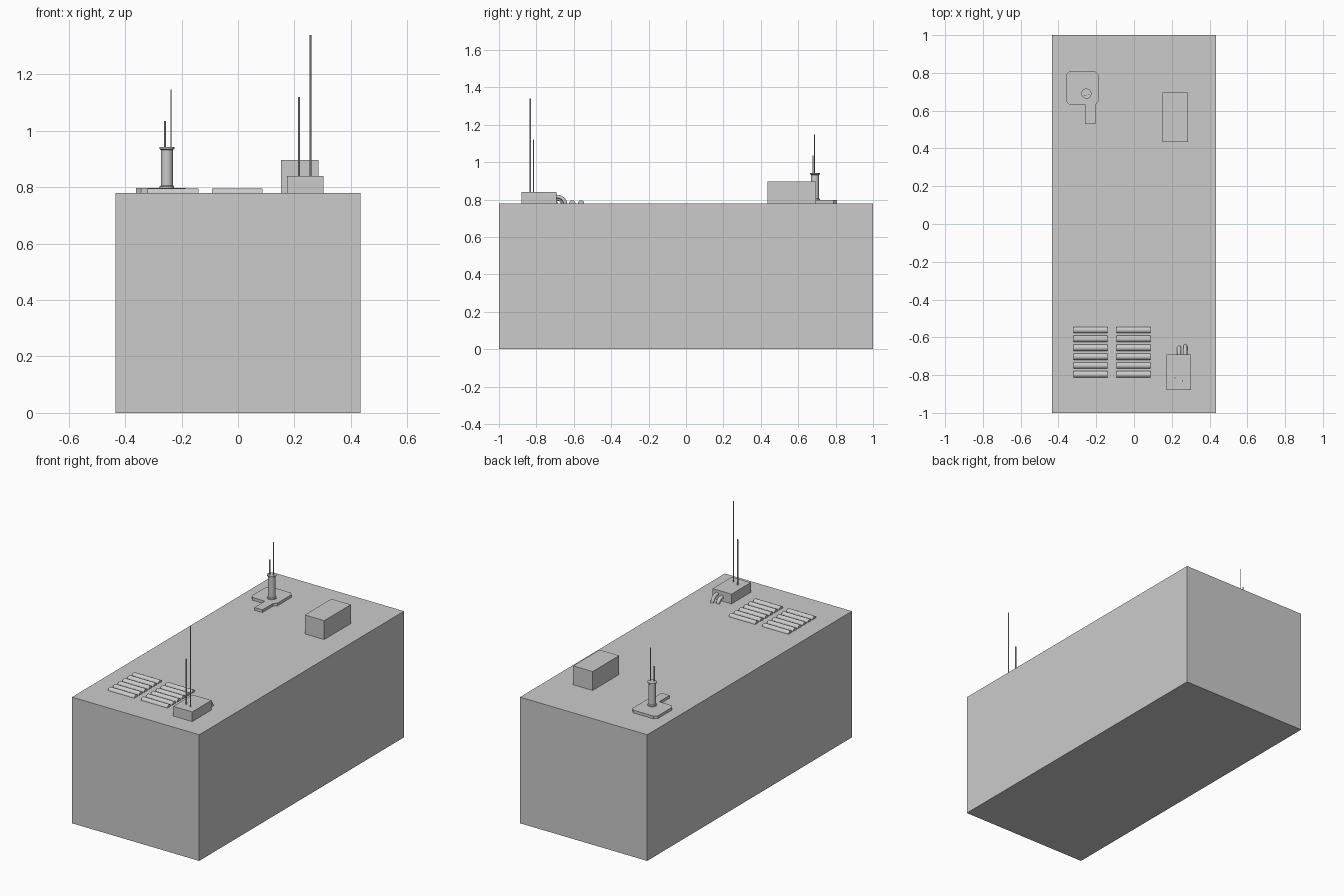
import bpy, bmesh, math
from mathutils import Vector

if "Cube" in bpy.data.objects:
    bpy.data.objects.remove(bpy.data.objects["Cube"])

TOP = 0.78  # roof height of the main body


def finish(name, bm, smooth=False):
    bmesh.ops.recalc_face_normals(bm, faces=bm.faces)
    me = bpy.data.meshes.new(name)
    bm.to_mesh(me)
    bm.free()
    ob = bpy.data.objects.new(name, me)
    bpy.context.collection.objects.link(ob)
    if smooth:
        bpy.ops.object.select_all(action='DESELECT')
        ob.select_set(True)
        bpy.context.view_layer.objects.active = ob
        bpy.ops.object.shade_smooth_by_angle(angle=math.radians(40))
    return ob


def prism(name, points, direction, smooth=False):
    """Extrude a closed outline along a direction."""
    bm = bmesh.new()
    face = bm.faces.new([bm.verts.new(p) for p in points])
    ext = bmesh.ops.extrude_face_region(bm, geom=[face], use_keep_orig=True)
    moved = [v for v in ext["geom"] if isinstance(v, bmesh.types.BMVert)]
    bmesh.ops.translate(bm, verts=moved, vec=direction)
    return finish(name, bm, smooth)


def box(name, x0, x1, y0, y1, z0, z1):
    outline = [(x0, y0, z0), (x1, y0, z0), (x1, y1, z0), (x0, y1, z0)]
    return prism(name, outline, (0, 0, z1 - z0))


def lathe(name, x, y, profile, sides):
    """Closed round part from (radius, z) rings."""
    bm = bmesh.new()
    rings = [[bm.verts.new((x + r * math.cos(2 * math.pi * i / sides),
                            y + r * math.sin(2 * math.pi * i / sides), z))
              for i in range(sides)] for r, z in profile]
    for a, b in zip(rings, rings[1:]):
        for i in range(sides):
            j = (i + 1) % sides
            bm.faces.new((a[i], a[j], b[j], b[i]))
    bm.faces.new(rings[0])
    bm.faces.new(rings[-1])
    return finish(name, bm, True)


def elbow(name, x, y, z, bend, drop, r, sides=12, steps=8):
    """Pipe leaving a wall along +y and curving down to the roof."""
    bm = bmesh.new()
    rings = []
    for k in range(steps + 1):
        t = math.pi / 2 * k / steps
        centre = Vector((x, y + bend * math.sin(t), z - drop * (1 - math.cos(t))))
        out = Vector((0, math.sin(t), math.cos(t)))
        rings.append([bm.verts.new(centre + r * (
            math.cos(2 * math.pi * i / sides) * out
            + math.sin(2 * math.pi * i / sides) * Vector((1, 0, 0))))
            for i in range(sides)])
    for a, b in zip(rings, rings[1:]):
        for i in range(sides):
            j = (i + 1) % sides
            bm.faces.new((a[i], a[j], b[j], b[i]))
    bm.faces.new(rings[0])
    bm.faces.new(rings[-1])
    return finish(name, bm, True)


# Main body and roof boxes
box("main_body", -0.435, 0.435, -1, 1, 0, TOP)
box("rear_roof_box", 0.152, 0.285, 0.435, 0.695, TOP, 0.897)
box("front_antenna_box", 0.173, 0.303, -0.88, -0.692, TOP, 0.84)

# Front antennas and cable elbows
lathe("short_front_antenna", 0.217, -0.815, [(0.0035, 0.84), (0.0035, 1.12)], 8)
lathe("tall_front_antenna", 0.257, -0.832, [(0.0035, 0.84), (0.0035, 1.34)], 8)
elbow("cable_elbow_left", 0.239, -0.692, 0.805, 0.037, 0.025, 0.011)
elbow("cable_elbow_right", 0.272, -0.692, 0.816, 0.046, 0.036, 0.010)

# Two columns of rounded roof louvers
for c, x in enumerate((-0.32, -0.093)):
    for i in range(6):
        y = -0.561 - 0.047 * i
        arch = [(x, y + 0.017 * math.cos(math.pi * k / 10),
                 TOP + 0.016 * math.sin(math.pi * k / 10)) for k in range(11)]
        prism(f"louver_{c + 1}_{i + 1}", arch, (0.18, 0, 0), True)

# Mast base plate with chamfered corners and a tongue
plate = [(-0.343, 0.807), (-0.204, 0.807), (-0.186, 0.789), (-0.186, 0.652),
         (-0.204, 0.632), (-0.204, 0.53), (-0.259, 0.53), (-0.259, 0.632),
         (-0.343, 0.632), (-0.361, 0.652), (-0.361, 0.789)]
prism("mast_base_plate", [(x, y, TOP) for x, y in plate], (0, 0, 0.017))

# Mast with flanges and two thin antennas
lathe("mast", -0.252, 0.69, [(0.026, 0.797), (0.026, 0.803), (0.021, 0.806), (0.021, 0.932),
                             (0.027, 0.936), (0.027, 0.942)], 24)
lathe("short_mast_antenna", -0.259, 0.68, [(0.003, 0.94), (0.003, 1.035)], 8)
lathe("tall_mast_antenna", -0.238, 0.687, [(0.0018, 0.94), (0.0018, 1.147)], 8)
